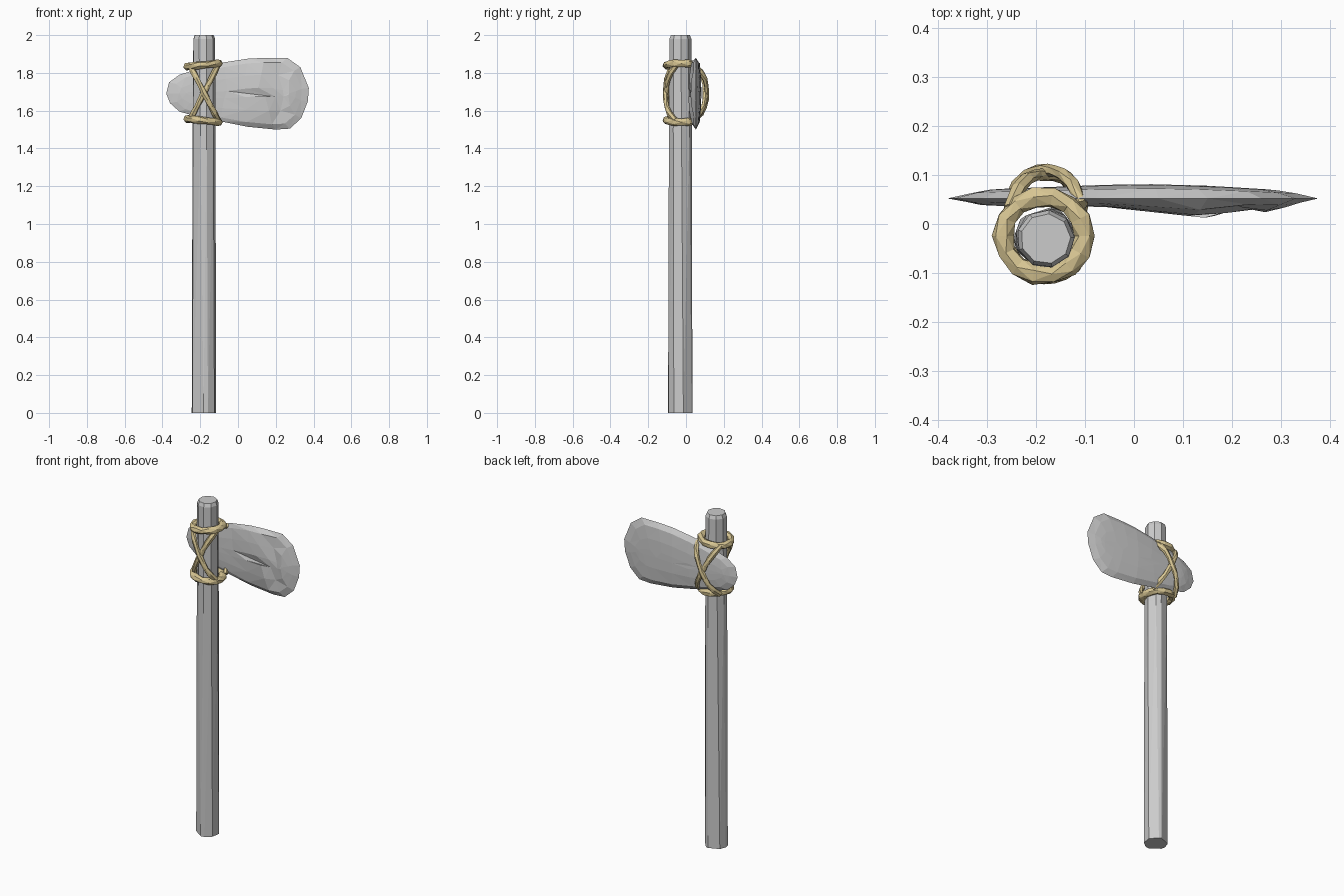
import bpy, bmesh, math
from mathutils import Vector

cube = bpy.data.objects.get("Cube")
if cube:
    bpy.data.objects.remove(cube, do_unlink=True)


def material(name, rgb):
    m = bpy.data.materials.new(name)
    m.use_nodes = True
    m.diffuse_color = (*rgb, 1)
    m.node_tree.nodes["Principled BSDF"].inputs["Base Color"].default_value = (*rgb, 1)
    return m


GREY = material("stone grey", (0.6, 0.6, 0.6))
STRAW = material("straw rope", (0.68, 0.56, 0.29))
CX, CY = -0.18, -0.03          # handle axis


def finish(bm, name, mat):
    bmesh.ops.recalc_face_normals(bm, faces=bm.faces)
    me = bpy.data.meshes.new(name)
    bm.to_mesh(me)
    bm.free()
    me.materials.append(mat)
    ob = bpy.data.objects.new(name, me)
    bpy.context.scene.collection.objects.link(ob)
    return ob


def loft(bm, loops, closed=False):
    """Skin a list of equal-length point loops; returns the vertex loops."""
    rings = [[bm.verts.new(p) for p in loop] for loop in loops]
    pairs = list(zip(rings, rings[1:]))
    if closed:
        pairs.append((rings[-1], rings[0]))
    for a, b in pairs:
        n = len(a)
        for i in range(n):
            j = (i + 1) % n
            bm.faces.new((a[i], a[j], b[j], b[i]))
    return rings


# Handle: rough-hewn pole with a slight twist and a chamfered top
def pole_loop(z, r, turn, wobble):
    pts = []
    for i in range(9):
        a = math.tau * i / 9 + turn + wobble * math.sin(i * 2.3)
        pts.append((CX + r * math.cos(a), CY + r * math.sin(a), z))
    return pts


bm = bmesh.new()
rings = loft(bm, [pole_loop(0, 0.065, 0.25, 0.25), pole_loop(1.5, 0.062, 0.1, 0.12),
                  pole_loop(1.98, 0.059, 0.05, 0), pole_loop(2.0, 0.051, 0.05, 0)])
bm.faces.new(rings[0])
bm.faces.new(rings[-1])
bmesh.ops.triangulate(bm, faces=[f for f in bm.faces if len(f.verts) == 4 and f.calc_center_median().z < 1.5])
finish(bm, "handle", GREY)

# Stone blade: thin rim outline, bevelled to a knapped front and a smoother back
RIM = [(-.38, 1.69), (-.365, 1.75), (-.31, 1.79), (-.2, 1.825), (-.08, 1.855), (.05, 1.875),
       (.15, 1.88), (.26, 1.88), (.33, 1.83), (.375, 1.72), (.37, 1.65), (.335, 1.56),
       (.275, 1.505), (.2, 1.5), (.05, 1.515), (-.1, 1.545), (-.22, 1.57), (-.31, 1.595), (-.36, 1.64)]
FRONT = [(-.38, .045), (-.31, .037), (-.07, .036), (.16, .011), (.22, .036), (.26, .023), (.38, .045)]
BACK = [(-.38, .06), (-.31, .07), (0, .082), (.15, .078), (.33, .067), (.38, .058)]


def sample(table, x):
    for (x0, y0), (x1, y1) in zip(table, table[1:]):
        if x <= x1:
            return y0 + (y1 - y0) * (x - x0) / (x1 - x0)
    return table[-1][1]


def blade_loop(sx, sz, table, depth):
    pts = []
    for x, z in RIM:
        mid = 1.69 + 0.01 * math.sin(x * 9)
        px = x * sx
        y = 0.052 + (sample(table, px) - 0.052) * depth if table else 0.052
        pts.append((px, y, mid + (z - mid) * sz))
    return pts


bm = bmesh.new()
rings = loft(bm, [blade_loop(.72, .12, FRONT, 1), blade_loop(.82, .5, FRONT, .9),
                  blade_loop(.9, .86, FRONT, .6), blade_loop(1, 1, None, 0),
                  blade_loop(.88, .84, BACK, .7), blade_loop(.78, .45, BACK, .95),
                  blade_loop(.72, .1, BACK, 1)])
caps = [bm.faces.new(rings[0]), bm.faces.new(rings[-1])]
bmesh.ops.triangulate(bm, faces=bm.faces[:])
finish(bm, "stone_blade", GREY)


# Rope: six-sided tube swept along a path, with uneven twisted thickness
def rope(name, path, wide, thick, closed=True, twist=0.5):
    path = [Vector(p) for p in path]
    n = len(path)
    centre = Vector((CX, 0, 1.69))
    loops = []
    for i, p in enumerate(path):
        nxt = path[(i + 1) % n] if closed else path[min(i + 1, n - 1)]
        prv = path[i - 1] if closed else path[max(i - 1, 0)]
        t = (nxt - prv).normalized()
        out = p - Vector((centre.x, centre.y, p.z))
        out = (out - t * out.dot(t)).normalized()
        side = t.cross(out)
        k = 1 + 0.12 * math.sin(i * 2.1)
        loop = []
        for s in range(6):
            a = math.tau * s / 6 + twist * math.sin(i * 1.3)
            loop.append(p + out * (thick * k * math.cos(a)) + side * (wide * k * math.sin(a)))
        loops.append(loop)
    bm = bmesh.new()
    rings = loft(bm, loops, closed)
    if not closed:
        bm.faces.new(rings[0])
        bm.faces.new(rings[-1])
    bmesh.ops.triangulate(bm, faces=[f for f in bm.faces if len(f.verts) == 4])
    finish(bm, name, STRAW)


# Upper and lower wraps around the handle, slightly tilted
for name, z, tilt in (("upper_wrap", 1.842, 0.1), ("lower_wrap", 1.548, -0.1)):
    path = []
    for i in range(14):
        a = math.tau * i / 14
        x = 0.083 * math.cos(a)
        path.append((CX - 0.004 + x, -0.024 + 0.08 * math.sin(a), z + tilt * x))
    rope(name, path, 0.02, 0.021)

# Crossed lashings over the front of the handle and the back of the blade
STEPS = 8
for side, base, bulge in (("front", -0.055, -0.05), ("back", 0.035, 0.07)):
    for label, s in (("rising", 1), ("falling", -1)):
        path = []
        for i in range(STEPS + 1):
            u = 2 * i / STEPS - 1
            y = base + bulge * (1 - abs(u) ** 3) + 0.004 * s
            path.append((CX + s * u * 0.075, y, 1.695 + 0.145 * u))
        rope(f"{side}_lashing_{label}", path, 0.016, 0.013, closed=False, twist=0.3)
